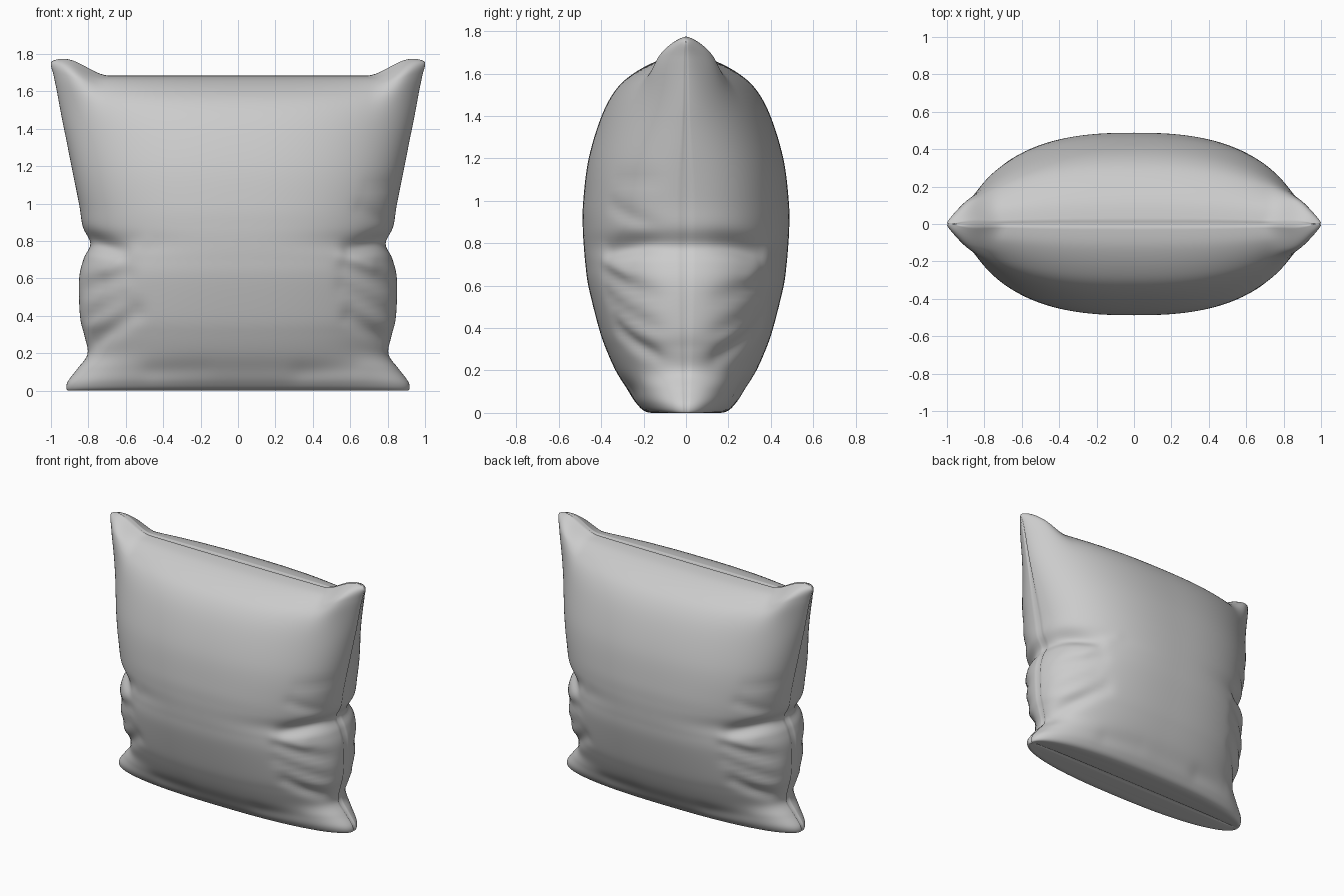
import bpy, bmesh, math

if "Cube" in bpy.data.objects:
    bpy.data.objects.remove(bpy.data.objects["Cube"])

# Half profile from bottom seam to top seam: (half depth, height, half width)
ROWS = [(0, .012, .86), (.1, .006, .89), (.185, .008, .915), (.235, .05, .912), (.28, .12, .86),
        (.33, .2, .805), (.375, .3, .822), (.41, .4, .845), (.46, .6, .85), (.475, .71, .825),
        (.482, .79, .79), (.487, .88, .83), (.485, 1.0, .85), (.46, 1.2, .89), (.40, 1.4, .93),
        (.33, 1.53, .962), (.24, 1.61, .985), (.12, 1.67, 1.0), (0, 1.69, .945)]

# Cloth folds on the front: (x0, z0, x1, z1, width, depth)
FOLDS = [(.84, .82, .60, .76, .045, .045), (.84, .88, .66, .98, .04, .018),
         (.84, .56, .58, .66, .05, .028), (.84, .40, .56, .56, .04, .022),
         (.84, .24, .60, .40, .045, .04), (.84, 1.1, .70, 1.1, .04, .010),
         (-.84, .82, -.62, .74, .045, .045), (-.84, .55, -.60, .62, .05, .025),
         (-.84, .22, -.55, .42, .05, .04), (-.84, .38, -.62, .50, .04, .02),
         (-.45, .08, -.2, .10, .07, .012), (.35, .08, .6, .12, .07, .014),
         (-.70, .66, -.50, .80, .04, -.010), (.72, .68, .56, .72, .035, -.018)]
COLS, STEPS = 96, 6


def smooth(a, b, x):
    t = min(1, max(0, (x - a) / (b - a)))
    return t * t * (3 - 2 * t)


def spline(t):
    i = min(int(t), len(ROWS) - 2)
    f = t - i
    a, b, c, d = (ROWS[min(max(k, 0), len(ROWS) - 1)] for k in range(i - 1, i + 3))
    return [.5 * (2 * q + (r - p) * f + (2 * p - 5 * q + 4 * r - s) * f * f
                  + (3 * q - p - 3 * r + s) * f ** 3) for p, q, r, s in zip(a, b, c, d)]


def fold_depth(x, z):
    total = 0
    for x0, z0, x1, z1, w, h in FOLDS:
        dx, dz = x1 - x0, z1 - z0
        t = ((x - x0) * dx + (z - z0) * dz) / (dx * dx + dz * dz)
        c = min(1, max(0, t))
        dist = math.hypot(x - x0 - c * dx, z - z0 - c * dz)
        total += h * math.exp(-(dist / w) ** 2) * (1 - .6 * c)
    return total


def point(s, t):
    u = math.sin(s * math.pi / 2)
    a = abs(u)
    depth, z, half = spline(t)
    depth, z = max(depth, 0), max(z, 0)
    end = len(ROWS) - 1
    top = smooth(1.4, 1.69, z)
    x = half * u
    w = max(0, 1 - a ** 2.5) ** (.45 + .15 * smooth(1.0, 1.6, z))
    y = depth * w
    # puffed upper corners
    y += .05 * math.exp(-((abs(x) - .9) ** 2 + (z - 1.66) ** 2) / .012) * \
        math.sqrt(max(0, 1 - a * a)) * math.sqrt(min(1, depth / .2)) * 1.6
    z += .09 * smooth(.72, .98, a) * top
    # folds fade out at the seam and the base
    d = fold_depth(x, z) * (1 - a ** 12) * smooth(0, .15, z)
    y -= d * min(1, y / .15)
    x -= math.copysign(d * .7 * a ** 4, u)
    # sewn seam groove
    if a > .99999:
        x -= math.copysign(.012, u)
        y = 0
    if t >= end:
        z -= .010
        y = 0
    if t <= 0:
        z += .006
        y = 0
    return x, -y, z


# Front panel, then the back panel as its half turn, sewn along the seam
bm = bmesh.new()
n = (len(ROWS) - 1) * STEPS
for turn in (1, -1):
    grid = []
    for j in range(n + 1):
        row = []
        for i in range(COLS + 1):
            x, y, z = point(2 * i / COLS - 1, j / STEPS)
            row.append(bm.verts.new((x * turn, y * turn, z)))
        grid.append(row)
    for j in range(n):
        for i in range(COLS):
            bm.faces.new((grid[j][i], grid[j][i + 1], grid[j + 1][i + 1], grid[j + 1][i]))
bmesh.ops.remove_doubles(bm, verts=bm.verts, dist=.0003)
bmesh.ops.recalc_face_normals(bm, faces=bm.faces)
low = min(v.co.z for v in bm.verts)
for v in bm.verts:
    v.co.z -= low
for f in bm.faces:
    f.smooth = True
mesh = bpy.data.meshes.new("cushion")
bm.to_mesh(mesh)
bm.free()
cushion = bpy.data.objects.new("cushion", mesh)
bpy.context.collection.objects.link(cushion)
